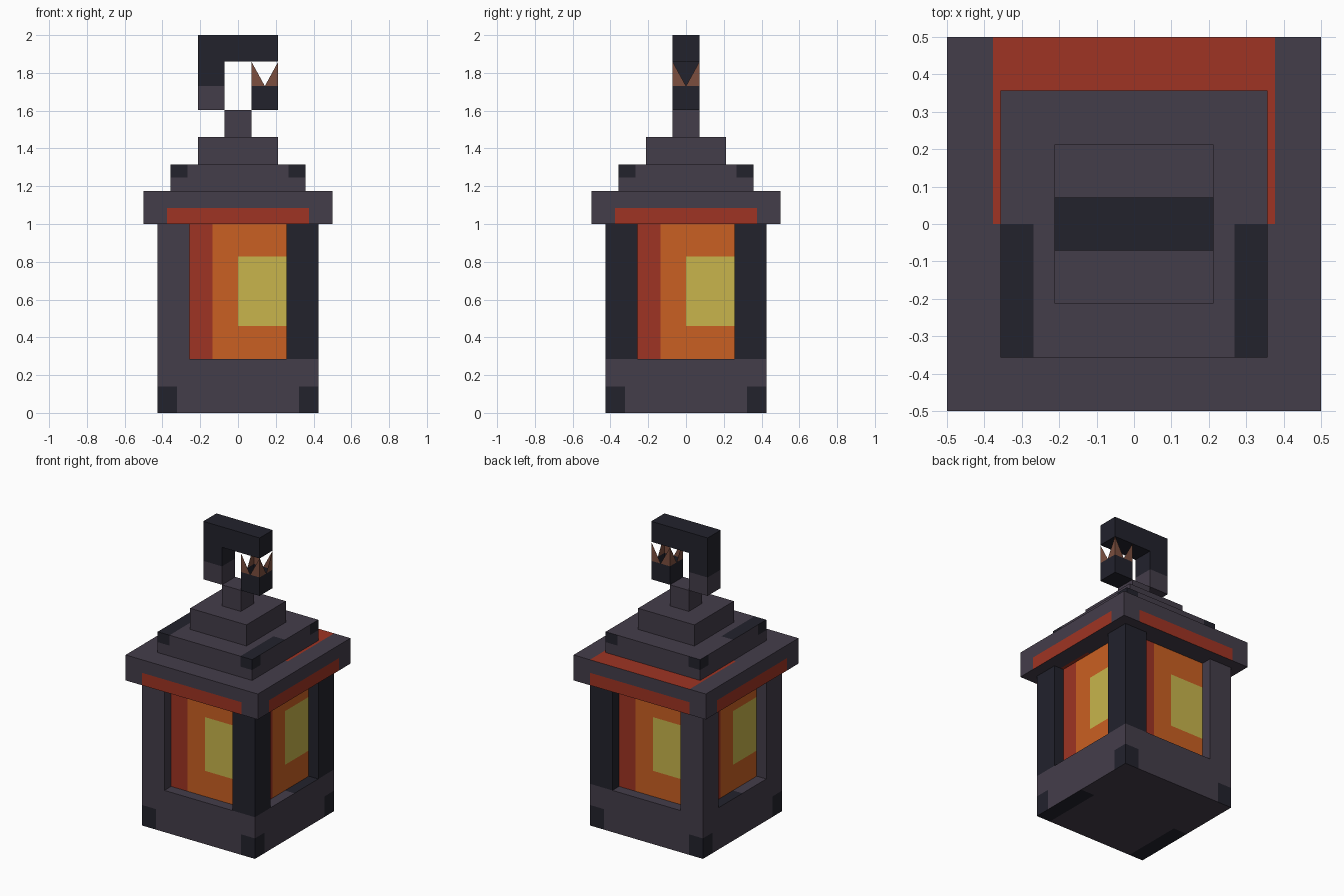
import bpy, bmesh
from mathutils import Vector

if "Cube" in bpy.data.objects:
    bpy.data.objects.remove(bpy.data.objects["Cube"])


def srgb(h):
    out = []
    for i in (0, 2, 4):
        c = int(h[i:i + 2], 16) / 255
        out.append(c / 12.92 if c <= 0.04045 else ((c + 0.055) / 1.055) ** 2.4)
    return (*out, 1.0)


MATS = []
for mat_name, code in [("iron_grey", "443D4A"), ("dark_iron", "22222C"), ("ember_red", "9F3423"),
                       ("flame_orange", "CA6022"), ("glow_yellow", "C8B54C"), ("rust_brown", "7C4F3F")]:
    m = bpy.data.materials.new(mat_name)
    m.diffuse_color = srgb(code)
    m.use_nodes = True
    m.node_tree.nodes["Principled BSDF"].inputs["Base Color"].default_value = m.diffuse_color
    MATS.append(m)
GREY, DARK, RED, ORANGE, YELLOW, BROWN = range(6)


def finish(name, bm, rule):
    """Colour faces by rule(centre, normal) and link the object."""
    bm.normal_update()
    for f in bm.faces:
        f.material_index = rule(f.calc_center_median(), f.normal)
    me = bpy.data.meshes.new(name)
    bm.to_mesh(me)
    bm.free()
    for m in MATS:
        me.materials.append(m)
    ob = bpy.data.objects.new(name, me)
    bpy.context.collection.objects.link(ob)
    return ob


def box(name, lo, hi, rule, cuts=()):
    """Box from corner to corner, sliced at (axis, value) planes for colour borders."""
    bm = bmesh.new()
    bmesh.ops.create_cube(bm, size=1)
    lo, hi = Vector(lo), Vector(hi)
    for v in bm.verts:
        v.co = Vector([(lo[i] + hi[i]) / 2 + v.co[i] * (hi[i] - lo[i]) for i in range(3)])
    for axis, value in cuts:
        n = Vector((0, 0, 0))
        n[axis] = 1
        bmesh.ops.bisect_plane(bm, geom=bm.verts[:] + bm.edges[:] + bm.faces[:],
                               plane_co=n * value, plane_no=n)
    return finish(name, bm, rule)


def tier(name, r, z0, z1, rule=lambda c, n: GREY, cuts=()):
    return box(name, (-r, -r, z0), (r, r, z1), rule, cuts)


def both(*values):
    return [(a, s * v) for v in values for a in (0, 1) for s in (-1, 1)]


def across(c, n):
    """Sideways position on a wall, positive to the viewer's right."""
    return -n.y * c.x + n.x * c.y


# Base with dark corner chips
def base_rule(c, n):
    if abs(n.z) > 0.5:
        return DARK if abs(c.x) > 0.32 and c.y * n.z > 0 else GREY
    return DARK if abs(across(c, n)) > 0.32 and c.z < 0.14 else GREY


tier("base", 0.427, 0, 0.285, base_rule, both(0.322) + [(1, 0), (2, 0.14)])


# Glowing core, same pattern on each wall
def core_rule(c, n):
    if abs(n.z) > 0.5:
        return ORANGE
    u = across(c, n)
    if u < -0.135:
        return RED
    return YELLOW if u > 0 and 0.46 < c.z < 0.827 else ORANGE


tier("glowing_core", 0.355, 0.28, 1.005, core_rule,
     both(0.135) + [(0, 0), (1, 0), (2, 0.46), (2, 0.827)])

# Corner pillars, grey on the left and dark on the right
for sx, side, col in ((-1, "left", GREY), (1, "right", DARK)):
    for sy, end in ((-1, "front"), (1, "back")):
        xs, ys = sorted((sx * 0.257, sx * 0.427)), sorted((sy * 0.257, sy * 0.427))
        box(f"pillar_{end}_{side}", (xs[0], ys[0], 0.285), (xs[1], ys[1], 1.0),
            lambda c, n, col=col: col)


# Roof slab with red trim
def slab_rule(c, n):
    if abs(n.z) > 0.5:
        return RED if abs(c.x) < 0.375 and c.y * n.z > 0 else GREY
    return RED if abs(across(c, n)) < 0.375 and c.z < 1.085 else GREY


tier("roof_slab", 0.5, 1.0, 1.174, slab_rule, both(0.377) + [(1, 0), (2, 1.085)])


# Stepped roof with dark chips on the lower step
def step_rule(c, n):
    if abs(n.z) > 0.5:
        return DARK if abs(c.x) > 0.268 and c.y * n.z < 0 else GREY
    return DARK if abs(across(c, n)) > 0.268 and c.z > 1.245 else GREY


tier("roof_lower_step", 0.357, 1.174, 1.316, step_rule, both(0.268) + [(1, 0), (2, 1.245)])
tier("roof_upper_step", 0.213, 1.316, 1.46)
tier("neck", 0.071, 1.46, 1.604)

# Hook
R = 0.071
box("hook_top_bar", (-0.213, -R, 1.86), (0.213, R, 2.0), lambda c, n: DARK)
box("hook_post", (-0.213, -R, 1.604), (-R, R, 1.86),
    lambda c, n: DARK if c.z > 1.73 and abs(n.z) < 0.5 else GREY, [(2, 1.73)])

# Hook tip: a thin open box with a notch in each wall, leaving four corner spikes
bm = bmesh.new()
cx, z0, zm, z1 = 0.142, 1.604, 1.73, 1.86
ring = [(-R, -R), (R, -R), (R, R), (-R, R)]
low, mid, top = [[bm.verts.new((cx + x, y, z)) for x, y in ring] for z in (z0, zm, z1)]
bm.faces.new(low[::-1])
for i in range(4):
    j = (i + 1) % 4
    centre = bm.verts.new((mid[i].co + mid[j].co) / 2)
    bm.faces.new((low[i], low[j], mid[j], centre, mid[i]))
    bm.faces.new((mid[i], centre, top[i]))
    bm.faces.new((centre, mid[j], top[j]))
finish("hook_tip", bm, lambda c, n: BROWN if c.z > zm else DARK)
